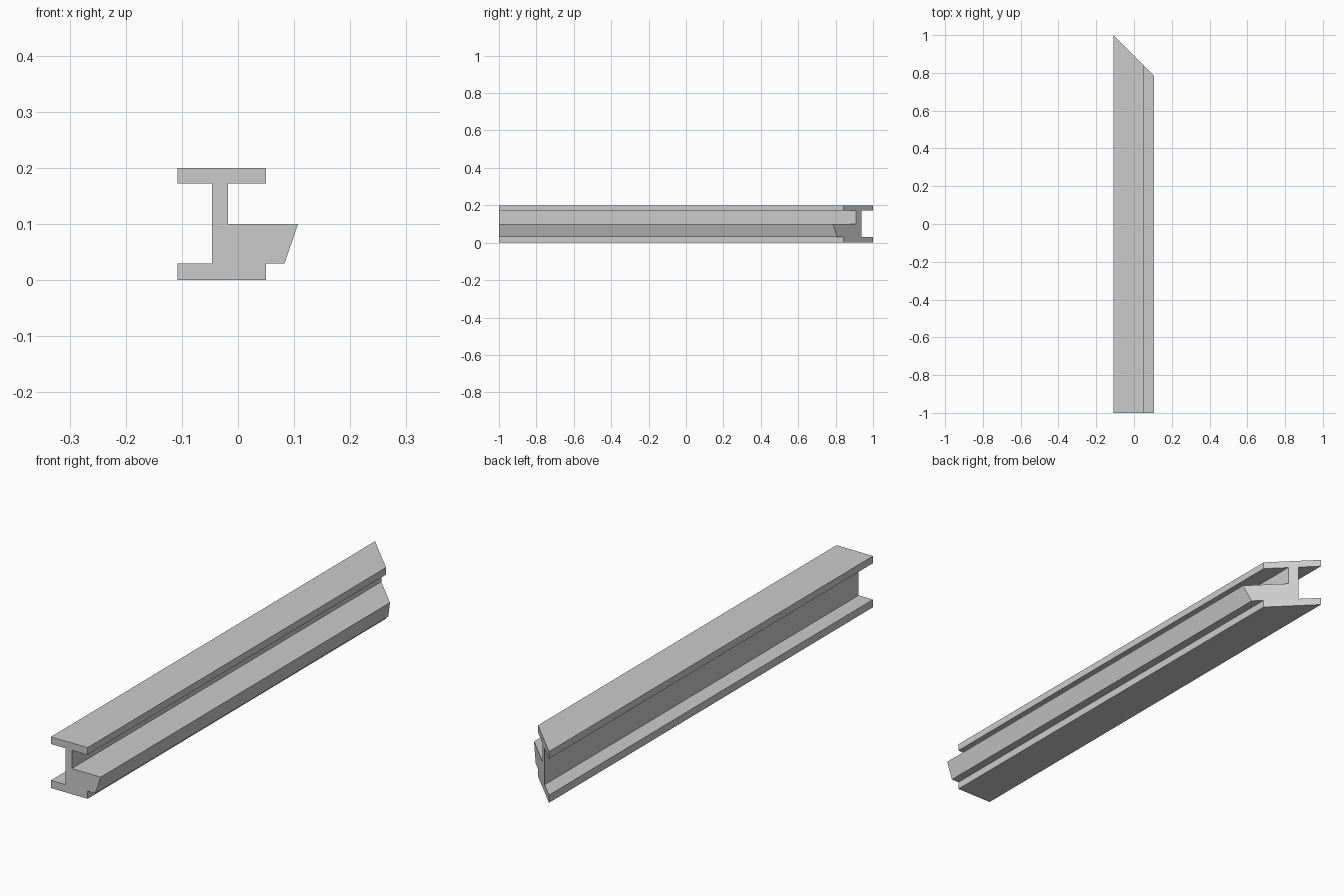
import bpy
import bmesh

cube = bpy.data.objects.get("Cube")
if cube:
    bpy.data.objects.remove(cube, do_unlink=True)

# Plain grey material
grey = bpy.data.materials.new("plain_grey")
grey.use_nodes = True
colour = (0.6, 0.6, 0.6, 1)
grey.diffuse_color = colour
grey.node_tree.nodes["Principled BSDF"].inputs["Base Color"].default_value = colour

# Cross-section (x, z): I-beam with a solid slanted ledge on the +x side
left, flange, edge = -0.108, 0.05, 0.107
web_l, web_r = -0.046, -0.018
thick, ledge, top = 0.03, 0.1, 0.2
under = top - 0.028
profile = [
    (left, 0), (flange, 0), (flange, thick), (0.083, thick),
    (edge, ledge), (web_r, ledge), (web_r, under), (flange, under),
    (flange, top), (left, top), (left, under), (web_l, under),
    (web_l, thick), (left, thick),
]

# Extrude along y, then slide the far end into a 45 degree mitre
bm = bmesh.new()
front = bm.faces.new([bm.verts.new((x, -1, z)) for x, z in profile])
far = bmesh.ops.extrude_face_region(bm, geom=[front], use_keep_orig=True)["geom"]
for v in far:
    if isinstance(v, bmesh.types.BMVert):
        v.co.y = 1 - (v.co.x - left)
bmesh.ops.recalc_face_normals(bm, faces=bm.faces)

mesh = bpy.data.meshes.new("beam")
bm.to_mesh(mesh)
bm.free()
mesh.materials.append(grey)
beam = bpy.data.objects.new("mitred_beam", mesh)
bpy.context.collection.objects.link(beam)
